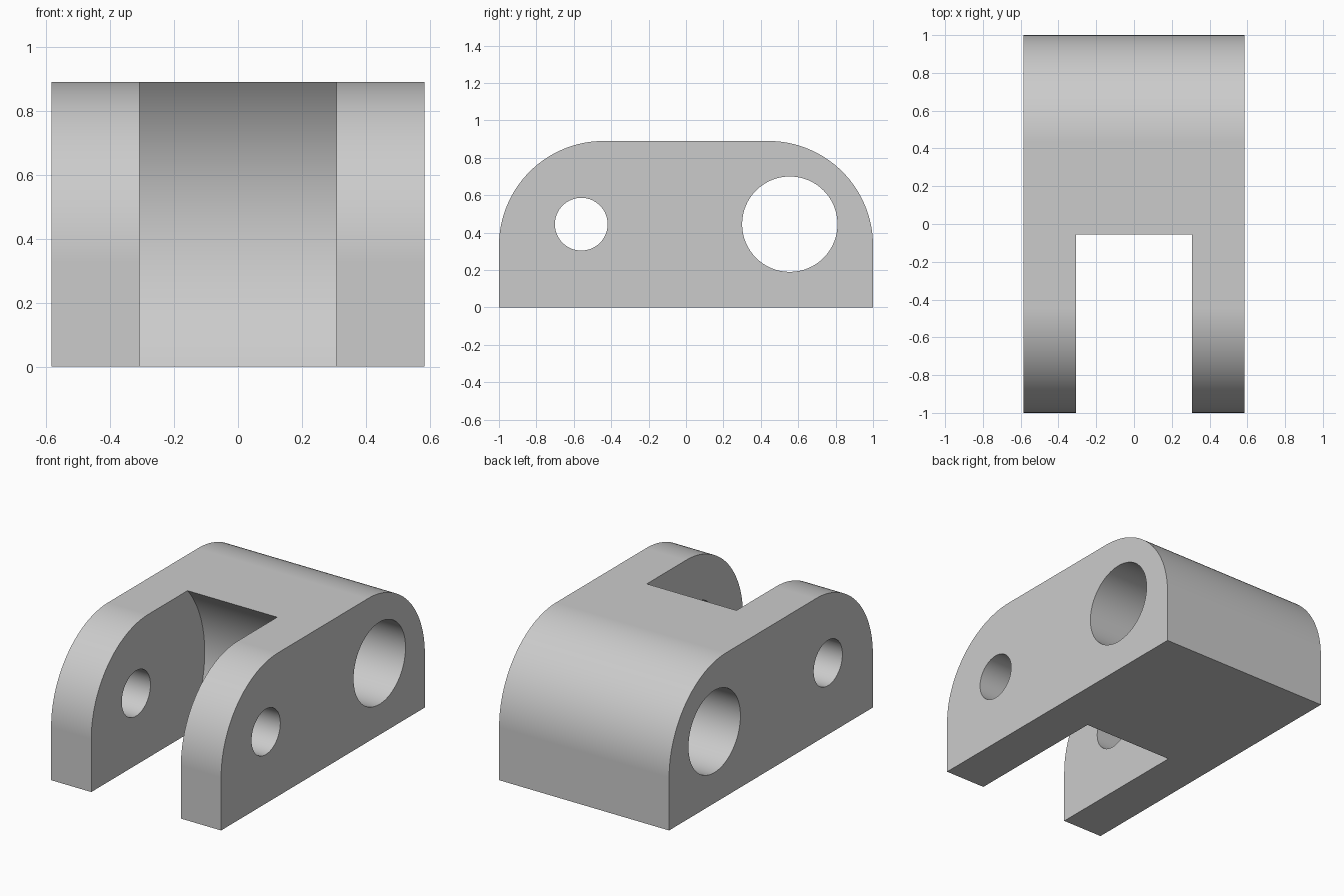
import bpy
import bmesh
import math

HALF_WIDTH = 0.584
HEIGHT = 0.89
CORNER = 0.56        # radius of the rounded upper corners
AXIS_Z = HEIGHT / 2  # height of both pin holes

cube = bpy.data.objects.get("Cube")
if cube:
    bpy.data.objects.remove(cube, do_unlink=True)

grey = bpy.data.materials.new("light grey")
grey.use_nodes = True
color = (0.6, 0.6, 0.6, 1)
grey.diffuse_color = color
grey.node_tree.nodes["Principled BSDF"].inputs["Base Color"].default_value = color


def arc(cy, cz, radius, start, end, steps):
    """Points in the side plane, angles in degrees."""
    angles = [math.radians(start + (end - start) * i / steps) for i in range(steps + 1)]
    return [(cy + radius * math.cos(a), cz + radius * math.sin(a)) for a in angles]


def extrude_profile(name, points, half_width):
    """Extrude a side profile across the width."""
    bm = bmesh.new()
    face = bm.faces.new([bm.verts.new((-half_width, y, z)) for y, z in points])
    result = bmesh.ops.extrude_face_region(bm, geom=[face])
    moved = [v for v in result["geom"] if isinstance(v, bmesh.types.BMVert)]
    bmesh.ops.translate(bm, verts=moved, vec=(2 * half_width, 0, 0))
    bmesh.ops.recalc_face_normals(bm, faces=bm.faces)
    mesh = bpy.data.meshes.new(name)
    bm.to_mesh(mesh)
    bm.free()
    mesh.materials.append(grey)
    obj = bpy.data.objects.new(name, mesh)
    bpy.context.collection.objects.link(obj)
    return obj


# Clevis body with both upper corners rounded
shoulder_y, shoulder_z = 1 - CORNER, HEIGHT - CORNER
profile = [(-1, 0), (1, 0)]
profile += arc(shoulder_y, shoulder_z, CORNER, 0, 90, 32)
profile += arc(-shoulder_y, shoulder_z, CORNER, 90, 180, 32)
body = extrude_profile("clevis_body", profile, HALF_WIDTH)

# Front slot, its back wall curved around the small pin hole
slot = [(-1.2, 1.0), (-1.2, -0.11)] + arc(-0.56, AXIS_Z, 0.673, -55, 55, 48)
cutters = [
    extrude_profile("slot_cutter", slot, 0.308),
    extrude_profile("small_hole_cutter", arc(-0.56, AXIS_Z, 0.141, 0, 354.375, 63), 1),
    extrude_profile("large_hole_cutter", arc(0.555, AXIS_Z, 0.255, 0, 354.375, 63), 1),
]

bpy.ops.object.select_all(action='DESELECT')
bpy.context.view_layer.objects.active = body
body.select_set(True)
for cutter in cutters:
    cutter.hide_render = True
    cut = body.modifiers.new(cutter.name, 'BOOLEAN')
    cut.operation = 'DIFFERENCE'
    cut.solver = 'EXACT'
    cut.object = cutter
    bpy.ops.object.modifier_apply(modifier=cut.name)
    bpy.data.objects.remove(cutter, do_unlink=True)

# Smooth curved walls while keeping the flat faces flat
bpy.ops.object.shade_smooth_by_angle(angle=math.radians(30))
weighted = body.modifiers.new("weighted_normals", 'WEIGHTED_NORMAL')
weighted.keep_sharp = True
